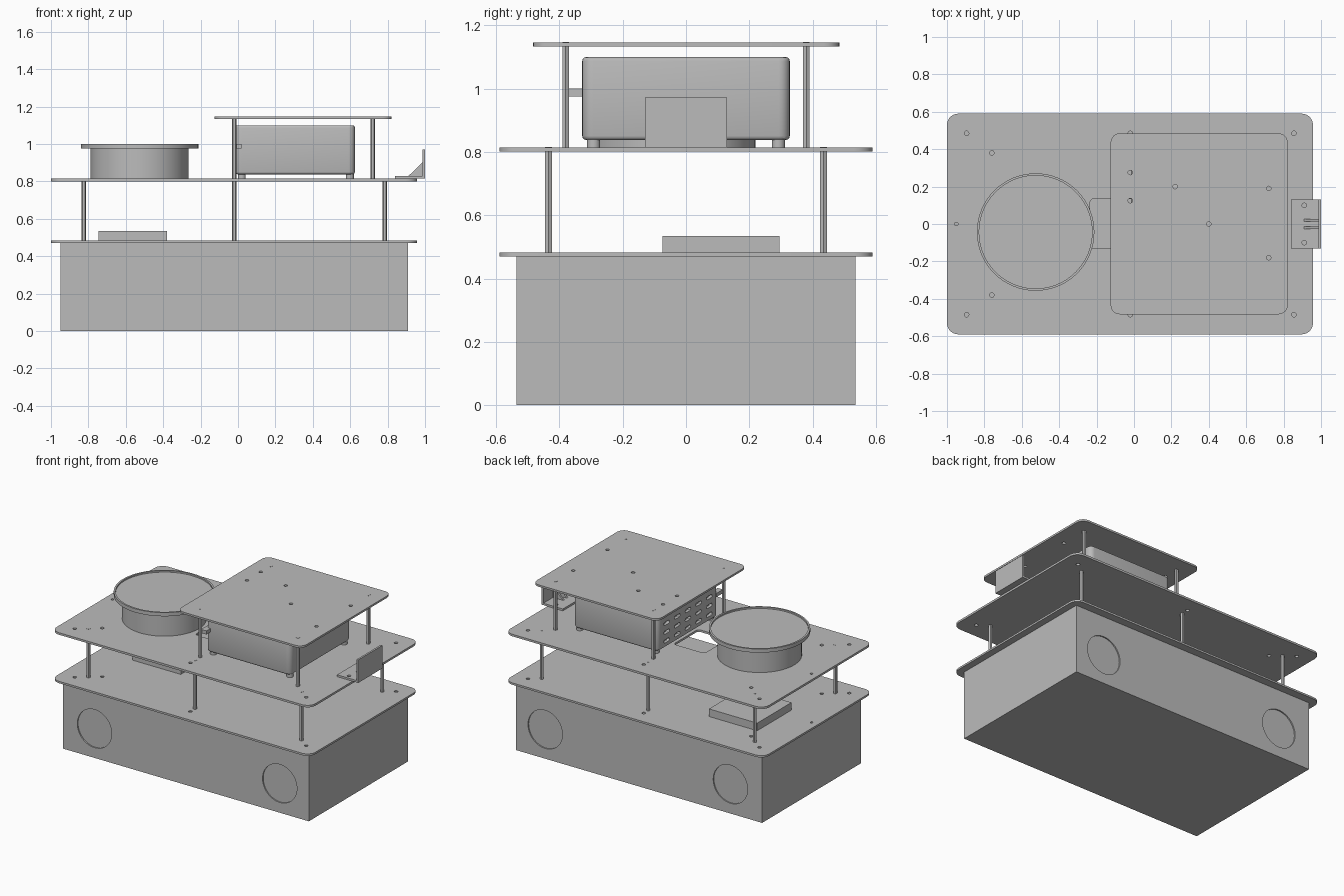
import bpy, bmesh
from math import sin, cos, pi, radians
from mathutils import Matrix, Vector

if "Cube" in bpy.data.objects:
    bpy.data.objects.remove(bpy.data.objects["Cube"])

grey = bpy.data.materials.new("plain grey")
grey.use_nodes = True
GREY = (0.5, 0.5, 0.5, 1)
grey.diffuse_color = GREY
grey.node_tree.nodes["Principled BSDF"].inputs["Base Color"].default_value = GREY


def circle(x, y, r, n=16):
    return [(x + r * cos(2 * pi * i / n), y + r * sin(2 * pi * i / n)) for i in range(n)]


def rounded(x0, x1, y0, y1, r, n=6):
    corners = [(x1 - r, y1 - r), (x0 + r, y1 - r), (x0 + r, y0 + r), (x1 - r, y0 + r)]
    return [(cx + r * cos(pi / 2 * (k + i / n)), cy + r * sin(pi / 2 * (k + i / n)))
            for k, (cx, cy) in enumerate(corners) for i in range(n + 1)]


def rect(x0, x1, y0, y1):
    return [(x1, y1), (x0, y1), (x0, y0), (x1, y0)]


# Axis maps: a profile (u, v) extruded along w
ALONG_X = Matrix(((0, 0, 1, 0), (1, 0, 0, 0), (0, 1, 0, 0), (0, 0, 0, 1)))
ALONG_Y = Matrix(((1, 0, 0, 0), (0, 0, 1, 0), (0, 1, 0, 0), (0, 0, 0, 1)))


def prism(name, outlines, lo, hi, axis=Matrix()):
    """Extrude one or more closed outlines from lo to hi."""
    bm = bmesh.new()
    for pts in outlines:
        low = [bm.verts.new(axis @ Vector((u, v, lo))) for u, v in pts]
        top = [bm.verts.new(axis @ Vector((u, v, hi))) for u, v in pts]
        bm.faces.new(low[::-1])
        bm.faces.new(top)
        for i in range(len(pts)):
            j = (i + 1) % len(pts)
            bm.faces.new((low[i], low[j], top[j], top[i]))
    bmesh.ops.recalc_face_normals(bm, faces=bm.faces)
    mesh = bpy.data.meshes.new(name)
    bm.to_mesh(mesh)
    bm.free()
    mesh.materials.append(grey)
    obj = bpy.data.objects.new(name, mesh)
    bpy.context.collection.objects.link(obj)
    return obj


def apply(obj, kind, **settings):
    mod = obj.modifiers.new(kind, kind)
    for key, value in settings.items():
        setattr(mod, key, value)
    bpy.context.view_layer.objects.active = obj
    bpy.ops.object.modifier_apply(modifier=mod.name)


def cut(obj, outlines, lo, hi, axis=Matrix()):
    tool = prism("cutter", outlines, lo, hi, axis)
    tool.hide_render = True
    apply(obj, "BOOLEAN", object=tool, operation="DIFFERENCE", solver="EXACT")
    bpy.data.objects.remove(tool)


# Main body with shallow round recesses on both long sides
body = prism("base_body", [rect(-0.95, 0.91, -0.535, 0.535)], 0, 0.47)
recesses = [circle(x, 0.2, 0.13, 48) for x in (-0.71, 0.69)]
for s in (-1, 1):
    lo, hi = sorted((s * 0.527, s * 0.6))
    cut(body, recesses, lo, hi, ALONG_Y)

# Lower and middle plates with screw holes
HOLE = 0.012
holes = [circle(x, s * y, HOLE) for s in (-1, 1)
         for x, y in ((-0.895, 0.485), (-0.76, 0.38), (-0.02, 0.485), (0.855, 0.485))]
holes.append(circle(-0.95, 0, 0.009))
deck = rounded(-1, 0.957, -0.59, 0.59, 0.06)
lower = prism("lower_plate", [deck], 0.47, 0.483)
cut(lower, holes, 0.476, 0.5)
middle = prism("middle_plate", [deck], 0.801, 0.815)
cut(middle, holes + [rounded(-0.235, 0, -0.13, 0.135, 0.02)], 0.7, 0.9)

# Top plate
top = prism("top_plate", [rounded(-0.125, 0.822, -0.483, 0.485, 0.05)], 1.133, 1.146)
cut(top, [circle(x, y, HOLE) for x, y in (
    (-0.02, 0.275), (-0.02, 0.125), (0.22, 0.2), (0.4, 0), (0.72, 0.19), (0.72, -0.18))], 1, 1.2)

# Hexagonal standoffs, ending a hair proud of the plates
for s in (-1, 1):
    for x in (-0.825, -0.02, 0.785):
        prism("lower_standoff", [circle(x, s * 0.435, 0.0125, 6)], 0.483, 0.816)
    for x in (-0.02, 0.72):
        prism("upper_standoff", [circle(x, s * 0.38, 0.0125, 6)], 0.815, 1.147)

# Small block on the lower plate
prism("sensor_block", [rect(-0.745, -0.38, -0.075, 0.295)], 0.483, 0.535)

# Round turret with a wider, slightly dished cap
CX, CY = -0.526, -0.043
prism("turret", [circle(CX, CY, 0.262, 64)], 0.815, 0.975)
cap = prism("turret_cap", [circle(CX, CY, 0.314, 64)], 0.975, 1.0)
cut(cap, [circle(CX, CY, 0.302, 64)], 0.99, 1.1)

# Rounded housing with vent slots on its inner end
housing = prism("housing", [rounded(-0.015, 0.625, -0.328, 0.328, 0.035)], 0.838, 1.1)
apply(housing, "BEVEL", width=0.013, segments=3, limit_method="ANGLE", angle_limit=radians(40))
slots = [rounded(y - 0.03, y + 0.03, z - 0.011, z + 0.011, 0.01, 3)
         for y in (-0.23, -0.115, 0, 0.115, 0.23) for z in (0.88, 0.94, 1.0, 1.06)]
cut(housing, slots, -0.1, 0.005, ALONG_X)
prism("housing_tab", [rect(-0.02, 0.02, -0.37, -0.3)], 0.975, 1.0)
for x in (0.015, 0.593):
    for s in (-1, 1):
        prism("housing_foot", [circle(x + 0.005, s * 0.292, 0.021, 24)], 0.815, 0.842)

# Angle bracket with two gussets
foot = prism("bracket_foot", [rect(0.84, 1.0, -0.13, 0.13)], 0.815, 0.828)
cut(foot, [circle(0.91, y, HOLE) for y in (-0.1, 0.1)], 0.8, 0.9)
prism("bracket_wall", [rect(0.987, 1.0, -0.13, 0.13)], 0.828, 0.972)
for y in (-0.02, 0.02):
    prism("bracket_gusset", [[(0.91, 0.828), (0.987, 0.828), (0.987, 0.902)]],
          y - 0.006, y + 0.006, ALONG_Y)

# Smooth the round sides, keep the hard edges
bpy.ops.object.select_all(action="DESELECT")
for obj in bpy.data.objects:
    if obj.type == "MESH" and grey.name in obj.data.materials:
        obj.select_set(True)
        bpy.context.view_layer.objects.active = obj
bpy.ops.object.shade_smooth_by_angle(angle=radians(30))
